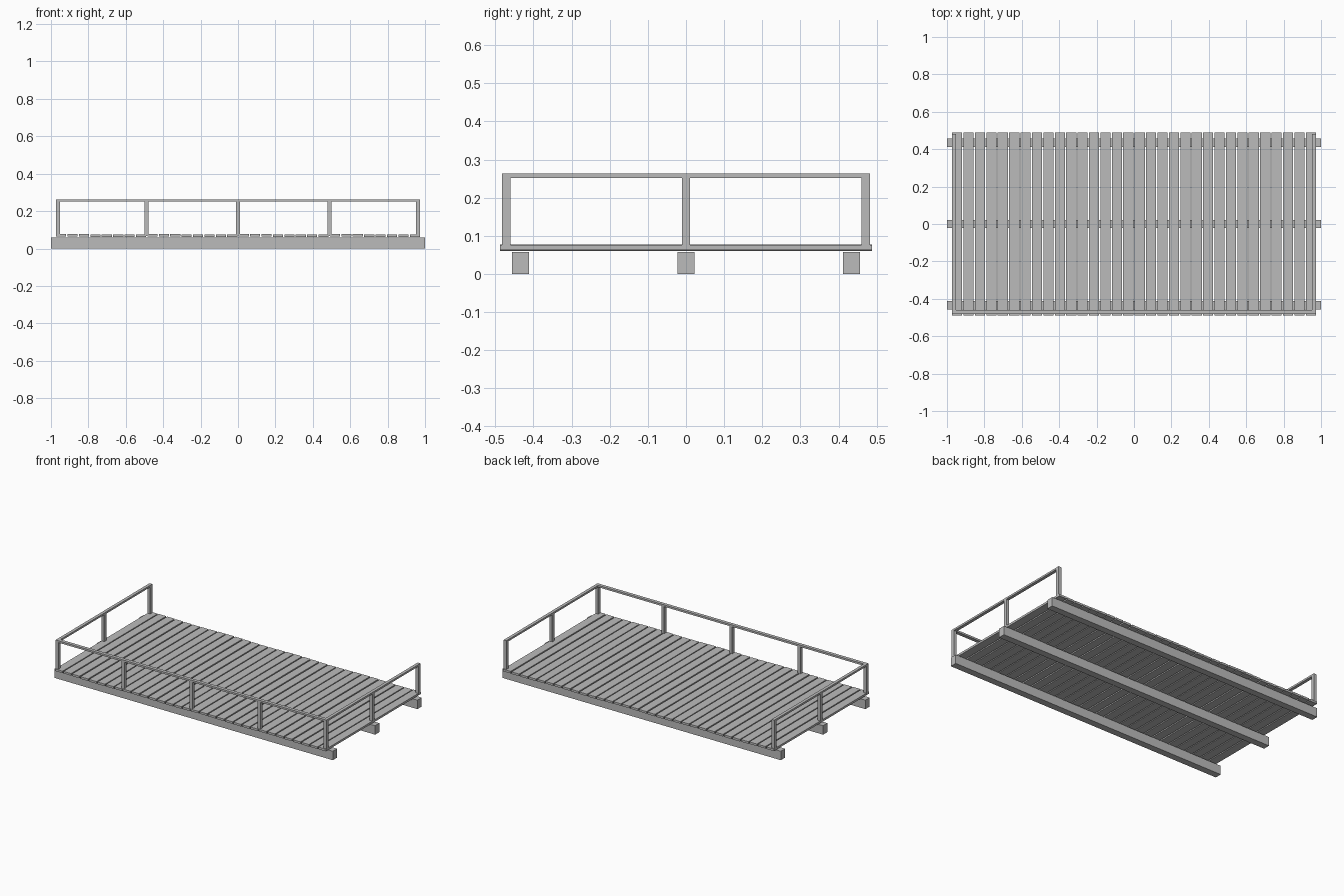
import bpy
import math

if "Cube" in bpy.data.objects:
    bpy.data.objects.remove(bpy.data.objects["Cube"])

grey = bpy.data.materials.new("weathered grey")
grey.diffuse_color = (0.5, 0.5, 0.5, 1)
grey.use_nodes = True
grey.node_tree.nodes["Principled BSDF"].inputs["Base Color"].default_value = grey.diffuse_color


def box(name, x, y, z):
    """Axis-aligned box from (min, max) pairs."""
    bpy.ops.mesh.primitive_cube_add(
        size=1, location=[(a + b) / 2 for a, b in (x, y, z)])
    ob = bpy.context.object
    ob.name = name
    ob.scale = [b - a for a, b in (x, y, z)]
    bpy.ops.object.transform_apply(location=False, rotation=False, scale=True)
    ob.data.materials.append(grey)
    return ob


# Three long support beams under the deck
for y in (-0.434, 0, 0.434):
    box("support_beam", (-1, 1), (y - 0.022, y + 0.022), (0, 0.058))

# Deck planks laid across the beams, slightly uneven in height
COUNT, PITCH, WIDTH = 32, 0.061, 0.054
for i in range(COUNT):
    x = (i - (COUNT - 1) / 2) * PITCH
    z = 0.0625 - 0.0018 * math.cos((i - 5) * math.tau / 8)
    box("deck_plank", (x - WIDTH / 2, x + WIDTH / 2),
        (-0.488, 0.488), (z, z + 0.0135))

# Posts: five along the front, middle and back posts on both sides
RX, RY, HX, HY = 0.963, 0.471, 0.010, 0.011
posts = [(x, -RY) for x in (-RX, -0.489, 0, 0.489, RX)]
posts += [(s * RX, y) for s in (-1, 1) for y in (0, RY)]
for x, y in posts:
    box("railing_post", (x - HX, x + HX), (y - HY, y + HY), (0.068, 0.251))

# Handrails on the front and both sides; the back stays open
RAIL_Z = (0.251, 0.263)
box("front_handrail", (-RX - HX, RX + HX), (-RY - HY, -RY + HY), RAIL_Z)
for s in (-1, 1):
    box("side_handrail", (s * RX - HX, s * RX + HX),
        (-RY + HY, RY + HY), RAIL_Z)
